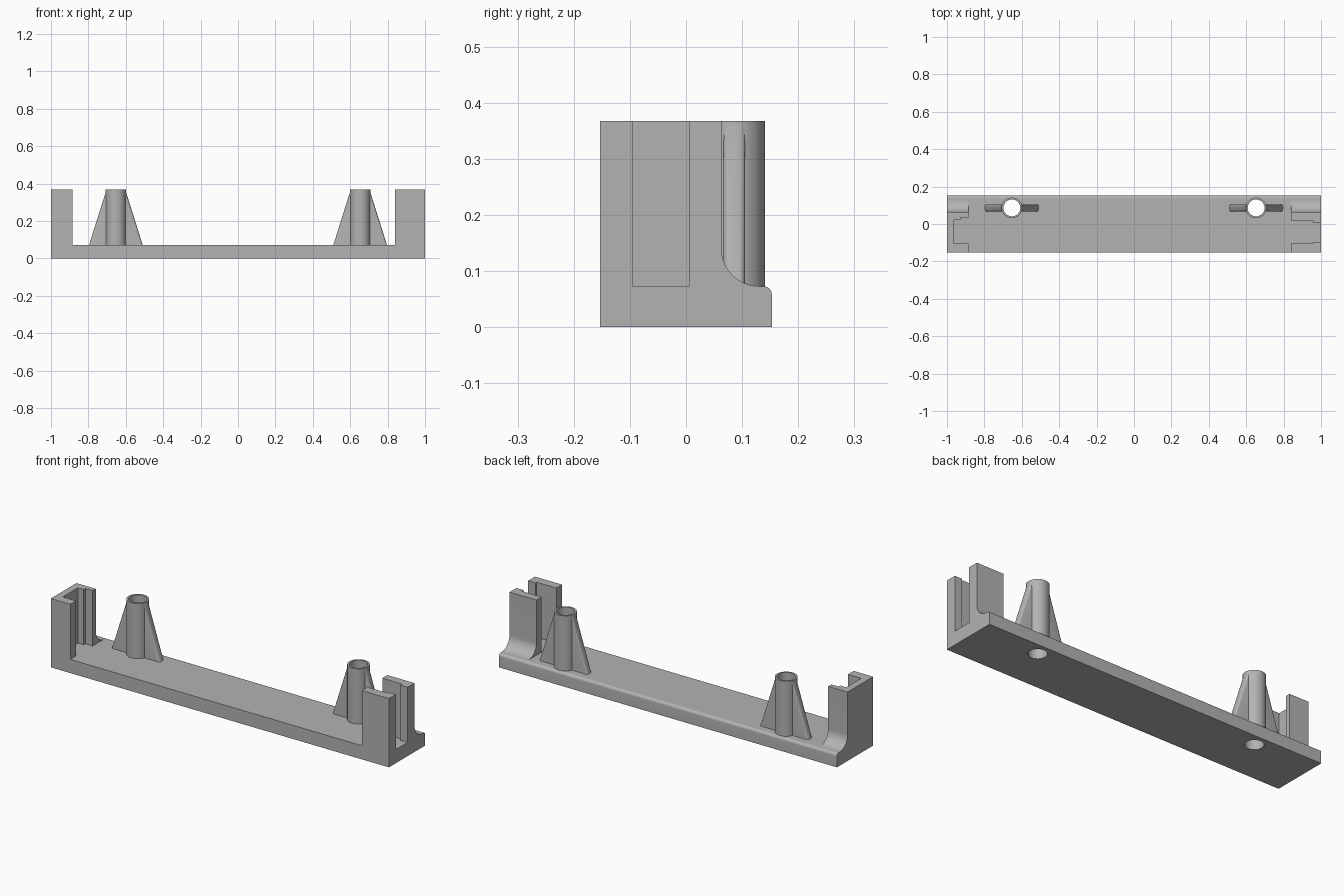
import bpy
import bmesh
import math
from mathutils import Vector

if "Cube" in bpy.data.objects:
    bpy.data.objects.remove(bpy.data.objects["Cube"], do_unlink=True)

FLOOR, TOP = 0.073, 0.368      # base thickness and overall height
BACK, POST_BACK = 0.153, 0.063
TUBE_X, TUBE_Y = 0.653, 0.086
TUBE_R, HOLE_R = 0.055, 0.045

grey = bpy.data.materials.new("plain grey")
grey.use_nodes = True
grey.diffuse_color = (0.45, 0.45, 0.45, 1)
grey.node_tree.nodes["Principled BSDF"].inputs["Base Color"].default_value = (0.45, 0.45, 0.45, 1)


def prism(name, points, direction):
    """Extrude a closed outline of 3D points along a direction."""
    bm = bmesh.new()
    face = bm.faces.new([bm.verts.new(p) for p in points])
    new = bmesh.ops.extrude_face_region(bm, geom=[face])["geom"]
    bmesh.ops.translate(bm, vec=Vector(direction),
                        verts=[v for v in new if isinstance(v, bmesh.types.BMVert)])
    bmesh.ops.recalc_face_normals(bm, faces=bm.faces)
    mesh = bpy.data.meshes.new(name)
    bm.to_mesh(mesh)
    bm.free()
    obj = bpy.data.objects.new(name, mesh)
    bpy.context.collection.objects.link(obj)
    mesh.materials.append(grey)
    return obj


def arc(cy, cz, r, start, end, steps=12):
    angles = [math.radians(start + (end - start) * i / steps) for i in range(steps + 1)]
    return [(cy + r * math.cos(a), cz + r * math.sin(a)) for a in angles]


def cylinder(name, x, r, bottom, top):
    ring = [(px, py, bottom) for px, py in arc(x, TUBE_Y, r, 0, 352.5, 47)]
    return prism(name, ring, (0, 0, top - bottom))


def activate(obj):
    bpy.ops.object.select_all(action="DESELECT")
    obj.select_set(True)
    bpy.context.view_layer.objects.active = obj


def combine(obj, tool, operation):
    """Apply a boolean and discard the tool."""
    mod = obj.modifiers.new("combine", "BOOLEAN")
    mod.operation, mod.solver, mod.object = operation, "EXACT", tool
    activate(obj)
    bpy.ops.object.modifier_apply(modifier=mod.name)
    bpy.data.objects.remove(tool, do_unlink=True)


# Tray: side profile with a concave foot behind the posts and a rounded rear lip
fillet, lip = 0.068, 0.015
profile = [(-BACK, 0), (BACK, 0)]
profile += arc(BACK - lip, FLOOR - lip, lip, 0, 90, 8)
profile += arc(POST_BACK + fillet, FLOOR + fillet, fillet, 270, 180, 16)
profile += [(POST_BACK, TOP), (-BACK, TOP)]
tray = prism("tray_with_end_posts", [(-1, y, z) for y, z in profile], (2, 0, 0))

# Clear the middle and both stepped end slots with one plan outline
plan = [(-0.885, -0.3), (0.84, -0.3),
        (0.84, -0.105), (0.957, -0.105), (0.957, -0.095), (1.1, -0.095),
        (1.1, 0.005), (0.957, 0.005), (0.957, 0.02), (0.84, 0.02),
        (0.84, 0.3), (-0.885, 0.3),
        (-0.885, 0.036), (-0.928, 0.036), (-0.928, 0.022), (-0.963, 0.022),
        (-0.963, -0.105), (-0.885, -0.105)]
combine(tray, prism("slot_cutter", [(x, y, FLOOR) for x, y in plan], (0, 0, 1)), "DIFFERENCE")

# Tubes with a tapered rib on each side, bored through the tray
for side, x in (("right", -TUBE_X), ("left", TUBE_X)):
    tube = cylinder(side + "_ribbed_tube", x, TUBE_R, FLOOR, TOP)
    half = 0.019
    outline = [(x - 0.143, FLOOR), (x + 0.143, FLOOR), (x + 0.05, TOP), (x - 0.05, TOP)]
    rib = prism("rib", [(px, TUBE_Y - half, z) for px, z in outline], (0, 2 * half, 0))
    # Soften the long sloping edges of the rib
    bm = bmesh.new()
    bm.from_mesh(rib.data)
    sloped = [e for e in bm.edges
              if abs(e.verts[0].co.z - e.verts[1].co.z) > 0.1]
    bmesh.ops.bevel(bm, geom=sloped, offset=0.01, segments=4, profile=0.5, affect="EDGES")
    bm.to_mesh(rib.data)
    bm.free()
    combine(tube, rib, "UNION")
    combine(tube, cylinder("bore", x, HOLE_R, -0.1, 0.5), "DIFFERENCE")
    combine(tray, cylinder("bore", x, HOLE_R, -0.1, 0.5), "DIFFERENCE")
    activate(tube)
    bpy.ops.object.shade_smooth_by_angle(angle=math.radians(30))

activate(tray)
bpy.ops.object.shade_smooth_by_angle(angle=math.radians(30))
